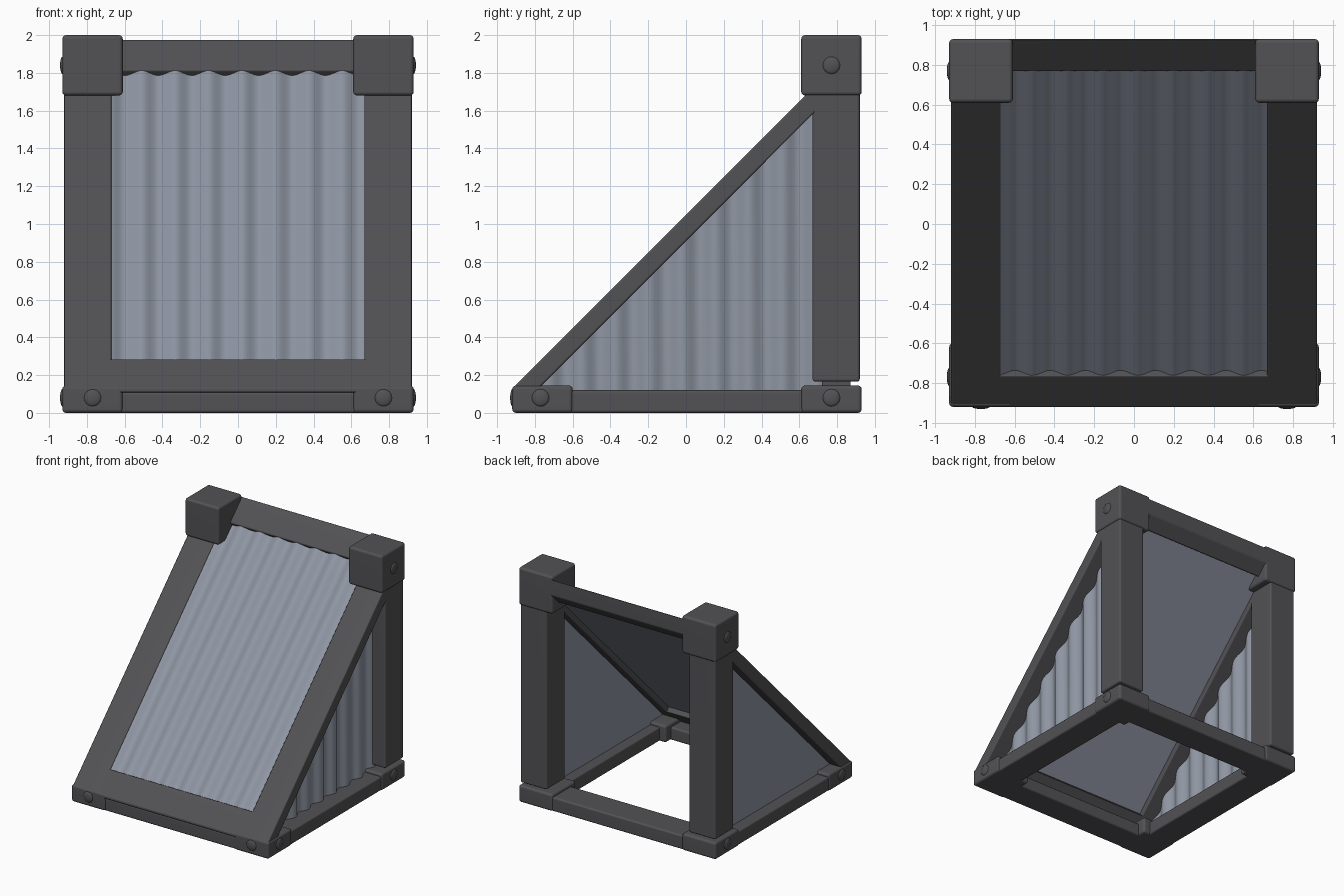
import bpy, bmesh, math
from mathutils import Matrix, Vector

if "Cube" in bpy.data.objects:
    bpy.data.objects.remove(bpy.data.objects["Cube"])


def material(name, rgb):
    m = bpy.data.materials.new(name)
    m.diffuse_color = (*rgb, 1)
    m.use_nodes = True
    m.node_tree.nodes["Principled BSDF"].inputs["Base Color"].default_value = m.diffuse_color
    return m


METAL = material("dark_grey_metal", (0.085, 0.083, 0.09))
SHEET = material("blue_grey_sheet", (0.28, 0.31, 0.37))


def finish(name, bm, mat, bevel=0.0, angle=35):
    """Bevel, shade and link a finished part."""
    bmesh.ops.recalc_face_normals(bm, faces=bm.faces)
    if bevel:
        bmesh.ops.bevel(bm, geom=bm.edges[:], offset=bevel, segments=3,
                        profile=0.5, affect='EDGES', clamp_overlap=True)
    me = bpy.data.meshes.new(name)
    bm.to_mesh(me)
    bm.free()
    me.materials.append(mat)
    ob = bpy.data.objects.new(name, me)
    bpy.context.collection.objects.link(ob)
    bpy.ops.object.select_all(action='DESELECT')
    ob.select_set(True)
    bpy.context.view_layer.objects.active = ob
    bpy.ops.object.shade_smooth_by_angle(angle=math.radians(angle))
    if bevel:
        ob.modifiers.new("weighted", 'WEIGHTED_NORMAL').keep_sharp = True
    return ob


def box(name, lo, hi, bevel=0.015):
    lo, hi = Vector(lo), Vector(hi)
    bm = bmesh.new()
    bmesh.ops.create_cube(bm, size=1)
    for v in bm.verts:
        v.co = Vector(((lo[i] + hi[i]) / 2 + v.co[i] * (hi[i] - lo[i]) for i in range(3)))
    return finish(name, bm, METAL, bevel)


def bar(name, profile, x0, x1, bevel=0.01):
    """Extrude a (y, z) profile along x."""
    bm = bmesh.new()
    f = bm.faces.new([bm.verts.new((x0, y, z)) for y, z in profile])
    ext = bmesh.ops.extrude_face_region(bm, geom=[f])
    verts = [g for g in ext["geom"] if isinstance(g, bmesh.types.BMVert)]
    bmesh.ops.translate(bm, vec=(x1 - x0, 0, 0), verts=verts)
    return finish(name, bm, METAL, bevel)


def bolt(name, pos, axis):
    """Low domed bolt head facing along axis."""
    bm = bmesh.new()
    bmesh.ops.create_uvsphere(bm, u_segments=16, v_segments=8, radius=0.047)
    rot = Vector(axis).to_track_quat('Z', 'Y').to_matrix().to_4x4()
    bmesh.ops.transform(bm, verts=bm.verts,
                        matrix=Matrix.Translation(pos) @ rot @ Matrix.Diagonal((1, 1, 0.3, 1)))
    return finish(name, bm, METAL, angle=50)


PERIOD, AMP = 0.177, 0.018


def corrugated(name, t0, t1, crest, lo, hi, place, steps=84):
    """Sheet with a wavy front and a flat back; place(t, s, depth) gives a point."""
    bm = bmesh.new()
    rows = []
    for i in range(steps + 1):
        t = t0 + (t1 - t0) * i / steps
        d = 0.032 + AMP * math.cos(2 * math.pi * (t - crest) / PERIOD)
        rows.append([bm.verts.new(place(t, s, k))
                     for s, k in ((lo(t), d), (hi(t), d), (hi(t), 0), (lo(t), 0))])
    for a, b in zip(rows, rows[1:]):
        for k in range(4):
            n = (k + 1) % 4
            bm.faces.new((a[k], a[n], b[n], b[k]))
    bm.faces.new(rows[0])
    bm.faces.new(rows[-1])
    return finish(name, bm, SHEET, angle=40)


# Parts repeated on the left and right
for side, s in (("left", -1), ("right", 1)):
    def span(a, b):
        return tuple(sorted((s * a, s * b)))

    x0, x1 = span(0.61, 0.93)
    box(f"{side}_top_block", (x0, 0.61, 1.68), (x1, 0.93, 2.0), 0.02)
    box(f"{side}_rear_foot", (x0, 0.61, 0), (x1, 0.93, 0.145), 0.02)
    box(f"{side}_front_foot", (x0, -0.92, 0), (x1, -0.60, 0.145), 0.02)

    x0, x1 = span(0.67, 0.92)
    box(f"{side}_post", (x0, 0.67, 0.165), (x1, 0.92, 1.70))
    box(f"{side}_base_beam", (x0, -0.70, 0), (x1, 0.70, 0.12))
    bar(f"{side}_sloped_rail", [(-0.90, 0.01), (-0.92, 0.13), (0.91, 1.96), (0.91, 1.82)], x0, x1)

    # Short neck between the foot and the post
    x0, x1 = span(0.72, 0.87)
    box(f"{side}_post_neck", (x0, 0.72, 0.12), (x1, 0.87, 0.19), 0)

    # Bolt heads on the outer sides and the front
    for label, y, z in (("top", 0.77, 1.84), ("rear", 0.77, 0.08), ("front", -0.77, 0.08)):
        bolt(f"{side}_{label}_side_bolt", (s * 0.928, y, z), (s, 0, 0))
    bolt(f"{side}_front_bolt", (s * 0.77, -0.917, 0.08), (0, -1, 0))

    # Triangular side sheet; the ribs face the same way on both sides
    base_x = 0.755 if s > 0 else -0.82
    corrugated(f"{side}_side_sheet", -0.83, 0.72, 0.16,
               lambda t: 0.06, lambda t: t + 0.97,
               lambda t, h, d: (base_x + d, t, h))

# Cross beams of the base
box("front_base_beam", (-0.65, -0.91, 0), (0.65, -0.67, 0.11))
box("rear_base_beam", (-0.65, 0.67, 0), (0.65, 0.92, 0.12))

# Cross members of the sloped frame
bar("lower_sloped_beam", [(-0.765, 0.285), (-0.92, 0.13), (-0.92, 0.11),
                          (-0.82, 0.09), (-0.695, 0.215)], -0.69, 0.69, 0.005)
bar("upper_sloped_beam", [(0.765, 1.815), (0.93, 1.98), (0.93, 1.84), (0.835, 1.745)],
    -0.65, 0.65, 0.012)

# Sloped corrugated sheet, recessed in its frame
R = math.sqrt(0.5)
corrugated("sloped_sheet", -0.70, 0.70, -0.51,
           lambda t: -0.79, lambda t: 0.80,
           lambda t, y, d: (t, y + (0.055 - d) * R, y + 1.05 - (0.055 - d) * R))
